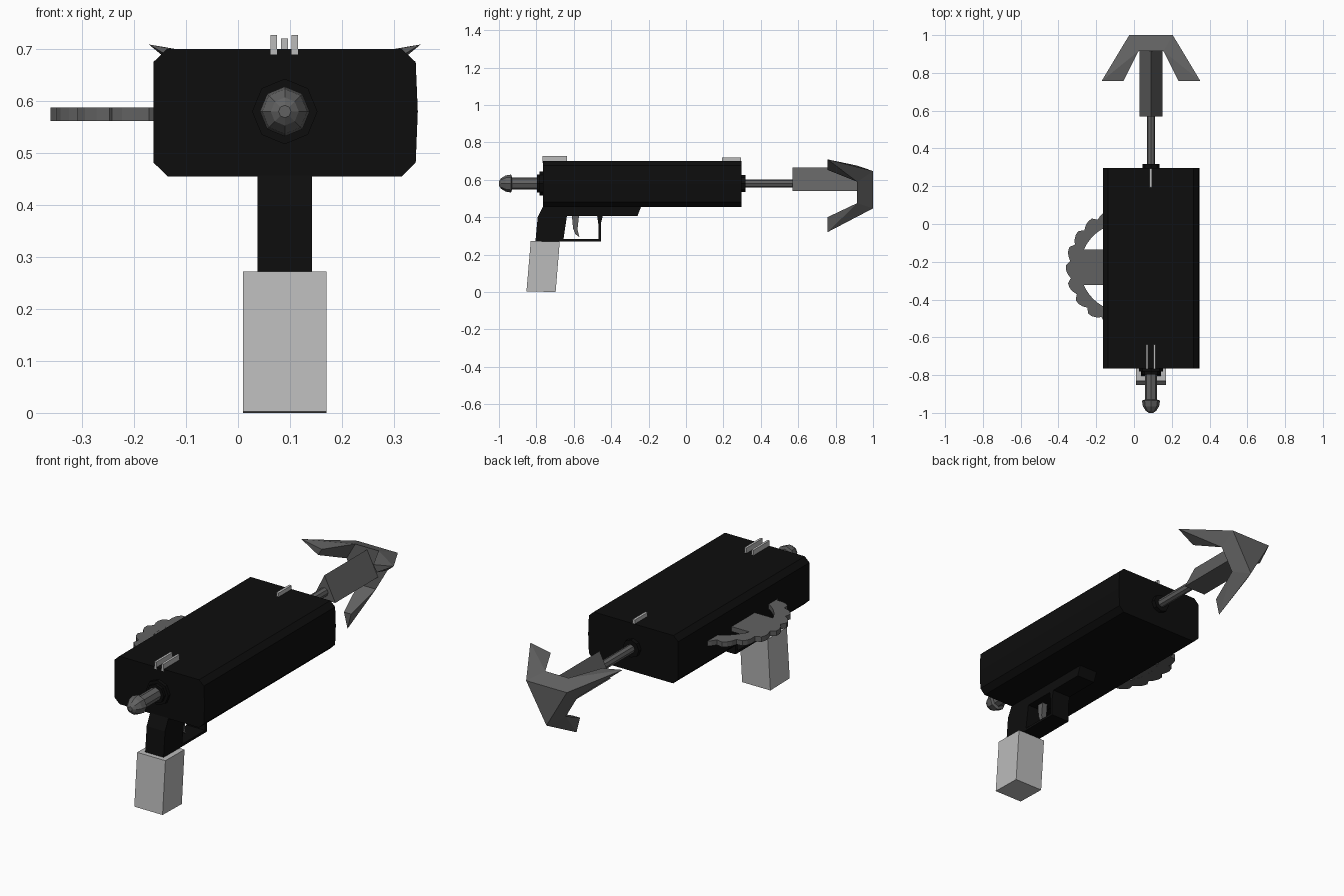
import bpy, bmesh, math
from mathutils import Vector

if "Cube" in bpy.data.objects:
    bpy.data.objects.remove(bpy.data.objects["Cube"])

CX, CZ = 0.09, 0.58   # barrel axis


def material(name, v):
    m = bpy.data.materials.new(name)
    m.diffuse_color = (v, v, v, 1)
    m.use_nodes = True
    m.node_tree.nodes["Principled BSDF"].inputs["Base Color"].default_value = m.diffuse_color
    return m


BLACK = material("black", 0.004)
DARK = material("dark_grey", 0.12)
LIGHT = material("light_grey", 0.5)


def finish(name, bm, mat):
    bmesh.ops.recalc_face_normals(bm, faces=bm.faces)
    me = bpy.data.meshes.new(name)
    bm.to_mesh(me)
    bm.free()
    me.materials.append(mat)
    ob = bpy.data.objects.new(name, me)
    bpy.context.collection.objects.link(ob)
    return ob


def extrude(name, pts, axis, a, b, mat):
    """Extrude a 2D outline along an axis from a to b."""
    def place(p, d):
        q = list(p)
        q.insert("xyz".index(axis), d)
        return q
    bm = bmesh.new()
    lo = [bm.verts.new(place(p, a)) for p in pts]
    hi = [bm.verts.new(place(p, b)) for p in pts]
    n = len(pts)
    bm.faces.new(lo)
    bm.faces.new(hi)
    for i in range(n):
        bm.faces.new((lo[i], lo[(i + 1) % n], hi[(i + 1) % n], hi[i]))
    return finish(name, bm, mat)


def box(name, x0, x1, y0, y1, z0, z1, mat):
    return extrude(name, [(x0, y0), (x1, y0), (x1, y1), (x0, y1)], "z", z0, z1, mat)


def lathe(name, profile, mat, n=8):
    """Turn a (y, radius) profile around the barrel axis."""
    bm = bmesh.new()
    rings = []
    for y, r in profile:
        rings.append([bm.verts.new((CX + r * math.cos(math.tau * i / n), y,
                                    CZ + r * math.sin(math.tau * i / n))) for i in range(n)])
    for p, q in zip(rings, rings[1:]):
        for i in range(n):
            bm.faces.new((p[i], p[(i + 1) % n], q[(i + 1) % n], q[i]))
    bm.faces.new(rings[0])
    bm.faces.new(rings[-1])
    return finish(name, bm, mat)


def hull(name, pts, mat):
    bm = bmesh.new()
    vs = [bm.verts.new(p) for p in pts]
    res = bmesh.ops.convex_hull(bm, input=vs)
    loose = [v for v in bm.verts if not v.link_faces]
    bmesh.ops.delete(bm, geom=loose, context="VERTS")
    return finish(name, bm, mat)


# Main housing with chamfered edges
extrude("housing", [(-.137, .70), (.315, .70), (.342, .675), (.346, .58), (.342, .482),
                    (.315, .455), (-.135, .455), (-.163, .482), (-.163, .675)],
        "y", -.765, .297, BLACK)

# Grip with frame rail, trigger guard and trigger
extrude("grip_frame", [(-.805, .27), (-.655, .27), (-.655, .282), (-.637, .405), (-.26, .405),
                       (-.24, .457), (-.765, .457), (-.793, .40)], "x", .038, .142, BLACK)
extrude("trigger_guard", [(-.66, .27), (-.455, .27), (-.455, .365), (-.445, .408), (-.475, .408),
                          (-.469, .365), (-.469, .282), (-.66, .282)], "x", .038, .142, BLACK)
extrude("trigger", [(-.61, .408), (-.604, .34), (-.592, .31), (-.57, .293), (-.58, .335),
                    (-.572, .408)], "x", .075, .105, DARK)

# Magazine
extrude("magazine", [(-.853, .003), (-.697, 0), (-.675, .27), (-.83, .272)], "x", .01, .17, LIGHT)

# Sights
for i, x in enumerate((.063, .103)):
    box(f"rear_sight_{i}", x, x + .012, -.767, -.637, .69, .727, LIGHT)
box("front_sight", .083, .096, .192, .295, .69, .72, LIGHT)

# Rear plunger and collars
lathe("rear_collar", [(-.76, .063), (-.782, .063), (-.782, .048), (-.797, .048)], BLACK)
lathe("plunger", [(-.78, .033), (-.93, .033), (-.935, .048), (-.965, .043),
                  (-.99, .027), (-1.0, .012)], DARK)
lathe("muzzle_collar", [(.29, .045), (.318, .045)], BLACK)
lathe("hook_rod", [(.31, .022), (.60, .022)], DARK)

# Hook shaft: triangular prism
TRI = [(CX, .665), (CX - .062, .54), (CX + .062, .54)]
extrude("hook_shaft", TRI, "y", .57, .93, DARK)

# Hook head and three prongs
back = [Vector((x, .915, z)) for x, z in TRI]
front, corners = [], []
for i, deg in enumerate((30, 150, 270)):
    a = math.radians(deg)
    d = Vector((math.cos(a), 0, math.sin(a)))
    p = Vector((-math.sin(a), 0, math.cos(a)))

    def at(y, r, w=0):
        return Vector((CX, y, CZ)) + d * r + p * w
    nose = at(1.0, .133)
    root = [at(.915, .105, .05), at(.915, .105, -.05)]
    tip_r = .26 if deg == 270 else .302
    tip = [at(.757, tip_r), at(.757, .18, .02), at(.757, .18, -.02)]
    if deg != 270:   # side prongs sit a little flatter
        tip[0].z -= .022
    hull(f"prong_{i}", [nose] + root + tip, DARK)
    front.append(nose)
    corners += root
hull("hook_head", front + corners + back, DARK)

# Toothed wheel through the housing: scalloped ring and cross spokes
WX, WY, TEETH = -.05, -.23, 20
bm = bmesh.new()
n = TEETH * 4
rows = []
for i in range(n):
    t = math.tau * (i - .5) / n + math.pi
    ro = (.311, .311, .303, .29)[i % 4]
    c, s = math.cos(t), math.sin(t)
    rows.append([bm.verts.new((WX + r * c, WY + r * s, z))
                 for r, z in ((.235, .562), (ro, .562), (ro, .588), (.235, .588))])
for i in range(n):
    a, b = rows[i], rows[(i + 1) % n]
    for k in range(4):
        bm.faces.new((a[k], a[(k + 1) % 4], b[(k + 1) % 4], b[k]))
finish("wheel_ring", bm, DARK)
box("wheel_spoke", WX - .24, WX + .24, WY - .094, WY + .094, .5625, .5875, DARK)
